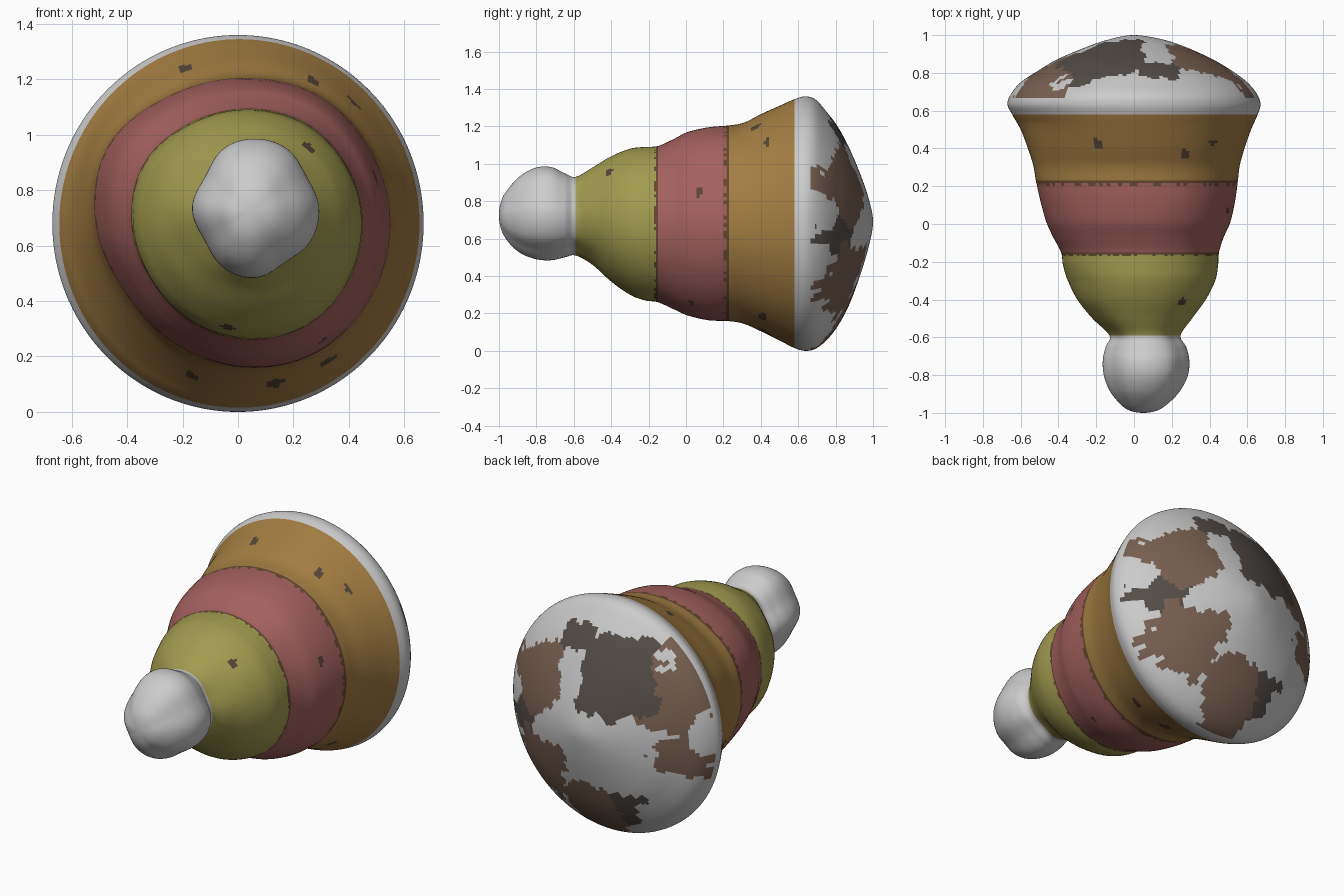
import bpy, math, random
from mathutils import Vector, noise

if "Cube" in bpy.data.objects:
    bpy.data.objects.remove(bpy.data.objects["Cube"])

random.seed(4)
N, SUB = 160, 7          # points round a ring, rings between two sections

# Sections along the length: y, x low, x high, z low, z high
SECTIONS = [
    (-1.00, .05, .05, .725, .725), (-.985, -.03, .13, .64, .81),
    (-.94, -.085, .195, .57, .88), (-.88, -.13, .25, .52, .94),
    (-.80, -.16, .29, .49, .98), (-.72, -.165, .297, .485, .982),
    (-.65, -.15, .28, .50, .95), (-.59, -.13, .25, .51, .93),
    (-.50, -.22, .31, .46, .98), (-.40, -.30, .38, .37, 1.04),
    (-.30, -.35, .43, .30, 1.08), (-.22, -.375, .445, .27, 1.09),
    (-.15, -.385, .45, .26, 1.095), (-.07, -.425, .475, .225, 1.13),
    (.01, -.46, .51, .19, 1.17), (.12, -.49, .535, .165, 1.195),
    (.23, -.515, .55, .16, 1.205), (.31, -.53, .56, .145, 1.22),
    (.40, -.56, .585, .105, 1.265), (.50, -.60, .62, .055, 1.31),
    (.58, -.645, .655, .015, 1.345), (.635, -.67, .67, 0, 1.36),
    (.69, -.65, .65, .01, 1.345), (.75, -.60, .60, .055, 1.28),
    (.81, -.51, .52, .13, 1.20), (.87, -.41, .42, .24, 1.09),
    (.93, -.27, .29, .40, .95), (.975, -.14, .16, .55, .82),
    (1.00, .0, .0, .69, .69),
]
# Uneven outlines, as radius factors every 30 degrees
KNOB = [.98, .91, .98, 1, 1, .92, 1, .93, 1, 1, .9, .97]
BELT = [1, 1, 1.02, 1, 1.01, 1.06, 1, .93, .95, 1, 1.03, 1.01]


def spline(a, b, c, d, t):
    return tuple(.5 * (2*q + (r-p)*t + (2*p-5*q+4*r-s)*t*t + (3*q-p-3*r+s)*t**3)
                 for p, q, r, s in zip(a, b, c, d))


def mirrored(s):
    return (s[0], s[2], s[1], s[4], s[3])


def factor(table, angle):
    u = angle / math.tau * 12
    i = int(u) % 12
    p = [(table[(i + k) % 12],) for k in (-1, 0, 1, 2)]
    return spline(*p, u - int(u))[0]


def ring(sec):
    y, x0, x1, z0, z1 = sec
    knob = min(1, max(0, (-.42 - y) / .18))
    belt = max(0, 1 - (abs(y - .12) / .42) ** 2)
    pts = []
    for j in range(N):
        a = math.tau * j / N
        f = 1 + knob * (factor(KNOB, a) - 1) + belt * (factor(BELT, a) - 1)
        rx, rz = max((x1 - x0) / 2, .002), max((z1 - z0) / 2, .002)
        pts.append(Vector(((x0 + x1) / 2 + f * rx * math.cos(a), y,
                           (z0 + z1) / 2 + f * rz * math.sin(a))))
    return pts


padded = [mirrored(SECTIONS[1])] + SECTIONS + [mirrored(SECTIONS[-2])]
RINGS = [ring(spline(*padded[i:i + 4], k / SUB))
         for i in range(len(SECTIONS) - 1) for k in range(SUB)]
RINGS.append(ring(SECTIONS[-1]))


def material(name, rgb):
    m = bpy.data.materials.new(name)
    m.diffuse_color = (*rgb, 1)
    m.use_nodes = True
    m.node_tree.nodes["Principled BSDF"].inputs["Base Color"].default_value = m.diffuse_color
    return m


YELLOW = material("olive_yellow", (.36, .33, .08))
PINK = material("dusty_pink", (.37, .12, .115))
OCHRE = material("ochre", (.37, .205, .055))
SEAM = material("seam_brown", (.13, .065, .03))
SPOT = material("dark_spot", (.09, .06, .04))
PALE = material("pale_grey", (.62, .62, .62))
BROWN = material("worn_brown", (.19, .12, .085))
DARK = material("worn_dark", (.09, .075, .065))


def band(name, first, last, mats, pick=None, cap=None):
    rows = RINGS[first * SUB:last * SUB + 1]
    verts = [p for r in rows for p in r]
    faces = [(i*N + j, (i+1)*N + j, (i+1)*N + (j+1) % N, i*N + (j+1) % N)
             for i in range(len(rows) - 1) for j in range(N)]
    if cap == "start":
        faces.append(tuple(range(N)))
    if cap == "end":
        b = (len(rows) - 1) * N
        faces.append(tuple(reversed(range(b, b + N))))
    me = bpy.data.meshes.new(name)
    me.from_pydata(verts, [], faces)
    for m in mats:
        me.materials.append(m)
    for p in me.polygons:
        p.use_smooth = True
        if pick:
            p.material_index = pick(p.center, p.index // N, len(rows) - 1)
    ob = bpy.data.objects.new(name, me)
    bpy.context.collection.objects.link(ob)
    return ob


# Small dark spots scattered on the coloured bands
SPOTS = [Vector(s) for s in (
    (-.19, .42, 1.24), (.27, .37, 1.21), (.43, .43, 1.13), (-.17, .42, .12),
    (.32, .41, .19), (.13, .42, .10), (.16, .0, 1.13), (-.11, .03, .19),
    (.30, .03, .27), (.5, .07, .85), (.25, -.41, .95), (-.04, -.3, .30))]


def band_paint(start_seam, end_seam):
    def pick(c, row, rows):
        if start_seam and (row == 0 or row == 1 and random.random() < .45):
            return 1
        if end_seam and (row == rows - 1 or row == rows - 2 and random.random() < .45):
            return 1
        size = .032 if c.y > .23 else .022
        wob = 1 + .5 * noise.noise(c * 25)
        return 2 if any((c - s).length < size * wob for s in SPOTS) else 0
    return pick


# Worn patches on the domed back: x, z, radius, material index
PATCHES = [(-.15, 1.02, .24, 2), (-.42, .98, .22, 1), (-.5, .66, .13, 1),
           (.38, .88, .20, 1), (.34, .40, .19, 1), (.05, .15, .20, 1),
           (-.2, .2, .12, 2), (.48, .62, .14, 2), (.12, 1.2, .10, 2)]


def back_paint(c, row, rows):
    if c.y < .665:
        return 0
    rough = .14 * noise.noise(Vector((c.x * 5, 3, c.z * 5))) \
        + .07 * noise.noise(Vector((c.x * 17, 8, c.z * 17)))
    for x, z, r, m in PATCHES:
        if math.hypot(c.x - x, c.z - z) + rough < r:
            return m
    return 0


# Parts from front to back
band("knob", 0, 7, [], cap="start")
band("yellow_band", 7, 12, [YELLOW, SEAM, SPOT], band_paint(False, True))
band("pink_band", 12, 16, [PINK, SEAM, SPOT], band_paint(False, True))
band("ochre_band", 16, 20, [OCHRE, SEAM, SPOT], band_paint(False, False))
band("domed_back", 20, 28, [PALE, BROWN, DARK], back_paint, cap="end")
